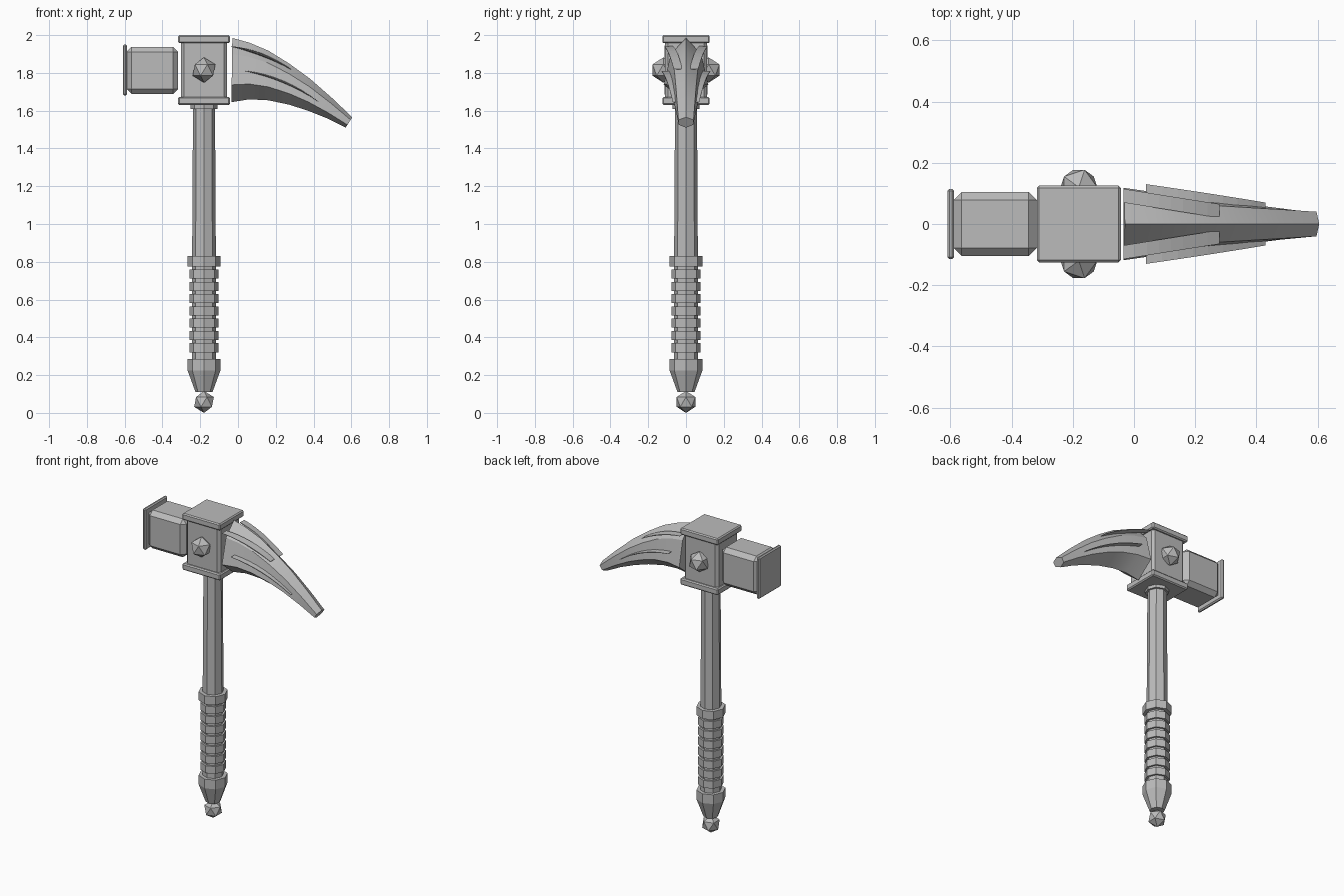
import bpy, bmesh, math
from mathutils import Vector

if "Cube" in bpy.data.objects:
    bpy.data.objects.remove(bpy.data.objects["Cube"], do_unlink=True)

steel = bpy.data.materials.new("grey_steel")
steel.use_nodes = True
GREY = (0.5, 0.5, 0.5, 1)
steel.diffuse_color = GREY
steel.node_tree.nodes["Principled BSDF"].inputs["Base Color"].default_value = GREY

AXIS = -0.18  # x of the handle


def finish(name, bm):
    bmesh.ops.recalc_face_normals(bm, faces=bm.faces)
    mesh = bpy.data.meshes.new(name)
    bm.to_mesh(mesh)
    bm.free()
    mesh.materials.append(steel)
    ob = bpy.data.objects.new(name, mesh)
    bpy.context.collection.objects.link(ob)
    return ob


def loft(name, rings):
    """Skin a list of equal-sized point rings and cap both ends."""
    bm = bmesh.new()
    loops = [[bm.verts.new(p) for p in ring] for ring in rings]
    n = len(loops[0])
    for a, b in zip(loops, loops[1:]):
        for i in range(n):
            j = (i + 1) % n
            bm.faces.new((a[i], a[j], b[j], b[i]))
    bm.faces.new(loops[0])
    bm.faces.new(loops[-1])
    return finish(name, bm)


def turned(name, profile, sides=8):
    """Faceted column about the handle axis from (radius, z) pairs."""
    turn = [math.tau * i / sides for i in range(sides)]
    return loft(name, [[(AXIS + r * math.cos(a), r * math.sin(a), z) for a in turn]
                       for r, z in profile])


def block(name, lo, hi, bevel):
    bm = bmesh.new()
    bmesh.ops.create_cube(bm, size=1)
    lo, hi = Vector(lo), Vector(hi)
    for v in bm.verts:
        v.co = (lo + hi) / 2 + v.co * (hi - lo)
    bmesh.ops.bevel(bm, geom=bm.edges[:], offset=bevel, segments=1, affect='EDGES')
    return finish(name, bm)


def gem(name, centre, radius):
    bm = bmesh.new()
    bmesh.ops.create_icosphere(bm, subdivisions=1, radius=radius)
    bmesh.ops.translate(bm, verts=bm.verts, vec=centre)
    return finish(name, bm)


# Handle
gem("pommel_gem", (AXIS, 0, 0.058), 0.058)
turned("pommel", [(0.045, 0.11), (0.087, 0.225), (0.087, 0.285)])
turned("grip_core", [(0.064, 0.27), (0.064, 0.79)])
for i in range(7):
    z = 0.345 + 0.065 * i
    turned(f"grip_ring_{i + 1}", [(0.077, z - 0.024), (0.077, z + 0.024)])
turned("grip_collar", [(0.087, 0.775), (0.087, 0.83)])
turned("shaft", [(0.063, 0.8), (0.058, 1.66)])
turned("shaft_collar", [(0.072, 1.61), (0.072, 1.65)])

# Head block with its caps and side gems
block("head_block", (-0.303, -0.11, 1.65), (-0.057, 0.11, 1.98), 0.016)
for name, z in (("head_cap_bottom", 1.63), ("head_cap_top", 1.957)):
    block(name, (-0.317, -0.125, z), (-0.043, 0.125, z + 0.043), 0.007)
for name, side in (("side_gem_left", 1), ("side_gem_right", -1)):
    gem(name, (AXIS, side * 0.12, 1.815), 0.067)

# Hammer
block("hammer", (-0.59, -0.105, 1.688), (-0.317, 0.105, 1.938), 0.027)
block("hammer_face", (-0.61, -0.115, 1.68), (-0.588, 0.115, 1.95), 0.007)

# Pick: six-sided horn between an upper and a lower ridge curve
TOP = [(-0.03, 1.985), (0.06, 1.96), (0.16, 1.918), (0.27, 1.85),
       (0.38, 1.77), (0.5, 1.665), (0.605, 1.565)]
BOTTOM = [(-0.035, 1.645), (0.06, 1.66), (0.16, 1.655), (0.27, 1.632),
          (0.37, 1.6), (0.47, 1.56), (0.57, 1.51)]
UPPER, LOWER = 0.75, 0.27
rings = []
for i, (t, b) in enumerate(zip(TOP, BOTTOM)):
    s = i / (len(TOP) - 1)
    t, b = Vector((t[0], 0, t[1])), Vector((b[0], 0, b[1]))
    up = Vector((0, 0.08 - 0.04 * s, 0))
    low = Vector((0, 0.118 - 0.08 * s, 0))
    u, l = b.lerp(t, UPPER), b.lerp(t, LOWER)
    rings.append([t, u + up, l + low, b, l - low, u - up])
pick = loft("pick", rings)
bpy.context.view_layer.objects.active = pick
pick.select_set(True)
bpy.ops.object.shade_smooth_by_angle(angle=math.radians(20))
pick.select_set(False)


# Thin curved ribs along both sides of the pick
def rib(name, side, start, bend, end, y0, y1, half):
    rings = []
    for i in range(9):
        t = i / 8
        x, z = (Vector(start) * (1 - t) ** 2 + Vector(bend) * 2 * t * (1 - t)
                + Vector(end) * t * t)
        y = side * (y0 + (y1 - y0) * t)
        h = half * (0.25 + math.sin(math.pi * t))
        inner = y - side * 0.045
        rings.append([(x, inner, z - h), (x, y, z - h / 3),
                      (x, y, z + h / 3), (x, inner, z + h)])
    loft(name, rings)


for word, side in (("left", 1), ("right", -1)):
    rib("lower_rib_" + word, side, (0.04, 1.81), (0.25, 1.775), (0.43, 1.645), 0.13, 0.07, 0.006)
    rib("upper_rib_" + word, side, (-0.035, 1.94), (0.12, 1.915), (0.28, 1.82), 0.115, 0.065, 0.006)
